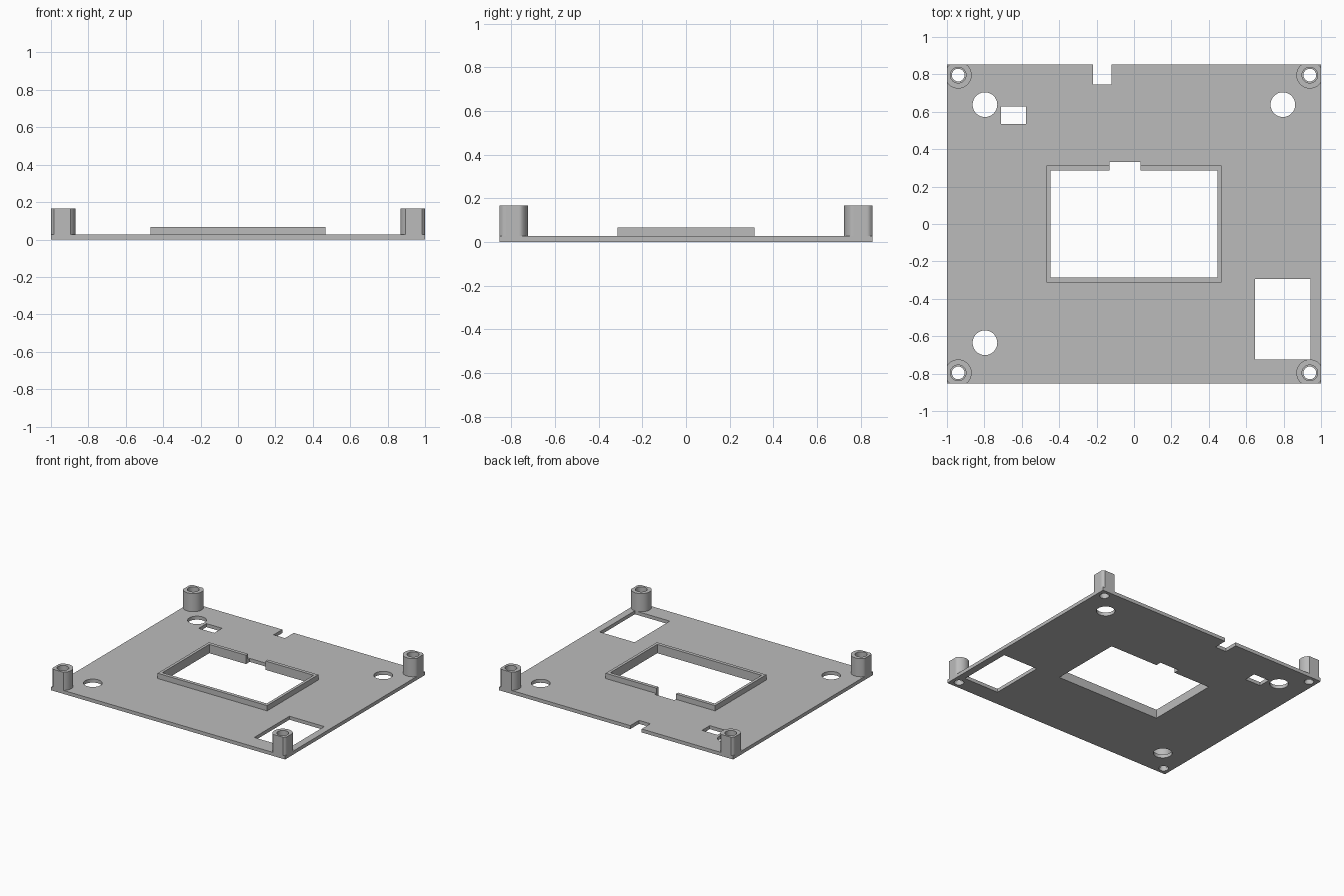
import bpy, bmesh
from math import cos, sin, pi, radians

if "Cube" in bpy.data.objects:
    bpy.data.objects.remove(bpy.data.objects["Cube"], do_unlink=True)

HALF_X, HALF_Y = 1.0, 0.853
PLATE_TOP, FRAME_TOP, POST_TOP = 0.027, 0.068, 0.167
SEGMENTS = 48

grey = bpy.data.materials.new("matte_grey")
grey.use_nodes = True
colour = (0.5, 0.5, 0.5, 1)
grey.diffuse_color = colour
grey.node_tree.nodes["Principled BSDF"].inputs["Base Color"].default_value = colour


def circle(cx, cy, r):
    return [(cx + r * cos(2 * pi * i / SEGMENTS), cy + r * sin(2 * pi * i / SEGMENTS))
            for i in range(SEGMENTS)]


def rect(x0, x1, y0, y1):
    return [(x0, y0), (x1, y0), (x1, y1), (x0, y1)]


def add_prism(bm, points, z0, z1):
    face = bm.faces.new([bm.verts.new((x, y, z0)) for x, y in points])
    top = bmesh.ops.extrude_face_region(bm, geom=[face])["geom"]
    verts = [v for v in top if isinstance(v, bmesh.types.BMVert)]
    bmesh.ops.translate(bm, verts=verts, vec=(0, 0, z1 - z0))


def make_object(name, bm):
    bmesh.ops.recalc_face_normals(bm, faces=bm.faces[:])
    mesh = bpy.data.meshes.new(name)
    bm.to_mesh(mesh)
    bm.free()
    mesh.materials.append(grey)
    ob = bpy.data.objects.new(name, mesh)
    bpy.context.collection.objects.link(ob)
    return ob


def prisms(name, outlines, z0, z1):
    bm = bmesh.new()
    for points in outlines:
        add_prism(bm, points, z0, z1)
    return make_object(name, bm)


def smooth(ob):
    bpy.ops.object.select_all(action="DESELECT")
    ob.select_set(True)
    bpy.context.view_layer.objects.active = ob
    bpy.ops.object.shade_smooth_by_angle(angle=radians(30))


# Central window with its small notch, and the raised lip around it
WX, WY, LX, LY = 0.446, 0.286, 0.468, 0.313
N0, N1, NY = -0.132, 0.034, 0.331
window = [(-WX, -WY), (WX, -WY), (WX, WY), (N1, WY), (N1, NY),
          (N0, NY), (N0, WY), (-WX, WY)]
lip = [(N1, LY), (LX, LY), (LX, -LY), (-LX, -LY), (-LX, LY), (N0, LY),
       (N0, WY), (-WX, WY), (-WX, -WY), (WX, -WY), (WX, WY), (N1, WY)]
prisms("window_lip", [lip], PLATE_TOP, FRAME_TOP)

# Base plate with all openings
post_centres = [(sx * 0.94, sy * 0.796) for sx in (-1, 1) for sy in (-1, 1)]
openings = [window,
            rect(-0.218, -0.121, 0.747, 1),          # edge slot
            rect(-0.71, -0.577, 0.534, 0.629),       # small port
            rect(0.646, 0.945, -0.725, -0.295)]      # corner opening
openings += [circle(x, y, 0.066) for x, y in ((-0.797, 0.638), (0.796, 0.638), (-0.797, -0.635))]
openings += [circle(x, y, 0.034) for x, y in post_centres]

plate = prisms("base_plate", [rect(-HALF_X, HALF_X, -HALF_Y, HALF_Y)], 0, PLATE_TOP)
cutter = prisms("opening_cutter", openings, -0.1, 0.1)
cutter.hide_render = True
cut = plate.modifiers.new("openings", "BOOLEAN")
cut.operation = "DIFFERENCE"
cut.solver = "EXACT"
cut.object = cutter
bpy.context.view_layer.objects.active = plate
bpy.ops.object.modifier_apply(modifier=cut.name)
bpy.data.objects.remove(cutter, do_unlink=True)
smooth(plate)

# Hollow corner posts, trimmed flush with the plate edges
for cx, cy in post_centres:
    bm = bmesh.new()
    rings = []
    for r, z in ((0.072, PLATE_TOP), (0.072, POST_TOP), (0.042, POST_TOP), (0.042, PLATE_TOP)):
        rings.append([bm.verts.new((max(-HALF_X, min(HALF_X, x)),
                                    max(-HALF_Y, min(HALF_Y, y)), z))
                      for x, y in circle(cx, cy, r)])
    for a, b in zip(rings, rings[1:] + rings[:1]):
        for i in range(SEGMENTS):
            j = (i + 1) % SEGMENTS
            bm.faces.new((a[i], a[j], b[j], b[i]))
    side = "left" if cx > 0 else "right"
    end = "back" if cy > 0 else "front"
    smooth(make_object(f"{end}_{side}_post", bm))
